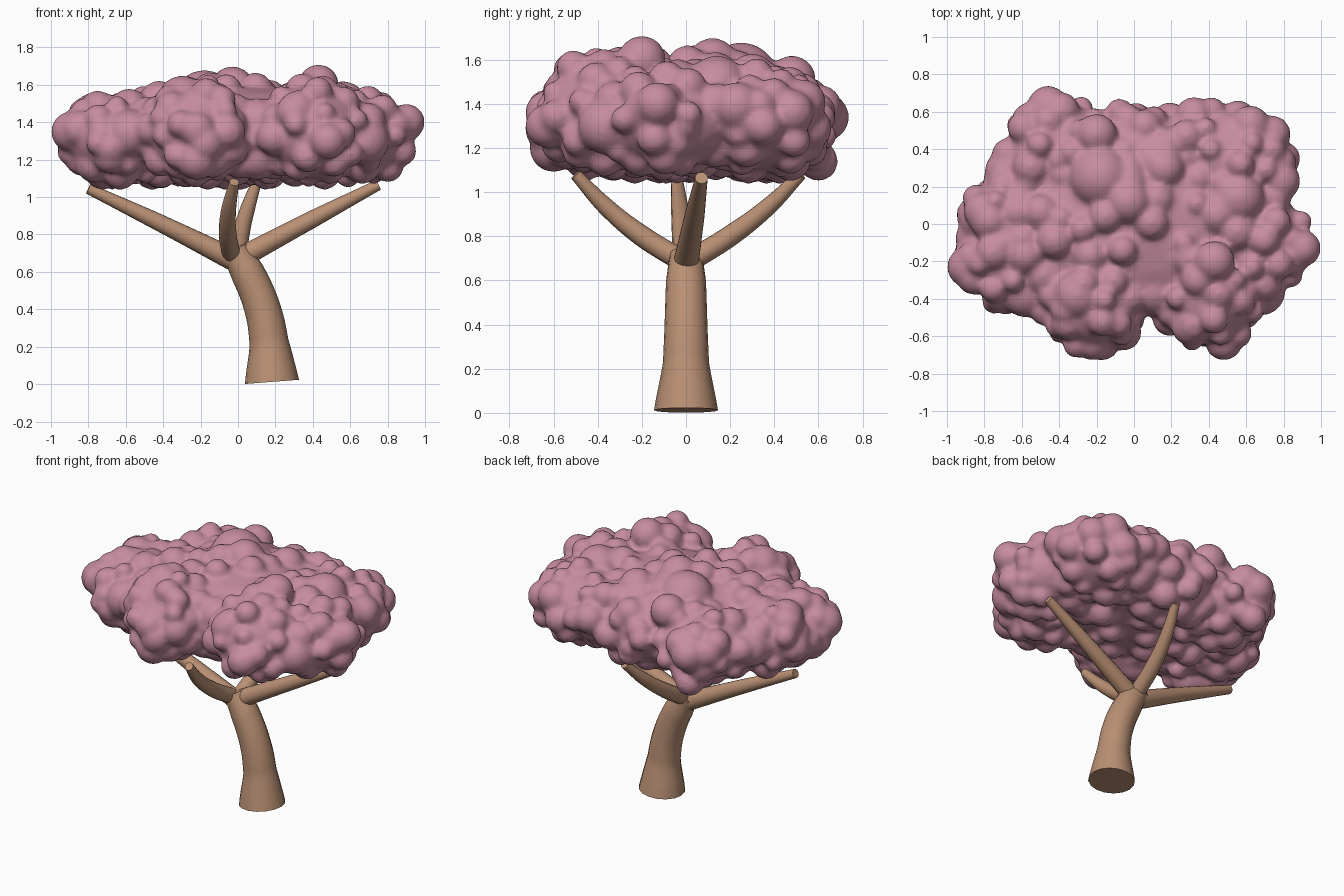
import bpy, bmesh, math, random
from mathutils import Vector, Matrix

random.seed(5)
cube = bpy.data.objects.get("Cube")
if cube:
    bpy.data.objects.remove(cube, do_unlink=True)


def material(name, rgb):
    m = bpy.data.materials.new(name)
    m.use_nodes = True
    m.diffuse_color = (*rgb, 1)
    bsdf = m.node_tree.nodes["Principled BSDF"]
    bsdf.inputs["Base Color"].default_value = (*rgb, 1)
    bsdf.inputs["Roughness"].default_value = 0.8
    return m


bark = material("brown bark", (0.49, 0.28, 0.175))
blossom = material("pink blossom", (0.57, 0.265, 0.35))


def tube(name, points):
    """Tapered limb through (x, y, z, radius) points."""
    cu = bpy.data.curves.new(name, "CURVE")
    cu.dimensions = "3D"
    cu.bevel_depth = 1
    cu.bevel_resolution = 6
    cu.resolution_u = 8
    cu.use_fill_caps = True
    sp = cu.splines.new("BEZIER")
    sp.bezier_points.add(len(points) - 1)
    for bp, (x, y, z, r) in zip(sp.bezier_points, points):
        bp.co = (x, y, z)
        bp.radius = r
        bp.handle_left_type = bp.handle_right_type = "AUTO"
    ob = bpy.data.objects.new(name, cu)
    bpy.context.collection.objects.link(ob)
    cu.materials.append(bark)
    bpy.ops.object.select_all(action="DESELECT")
    ob.select_set(True)
    bpy.context.view_layer.objects.active = ob
    bpy.ops.object.convert(target="MESH")
    bpy.ops.object.shade_smooth_by_angle(angle=math.radians(40))


# Leaning trunk with flared foot
tube("trunk", [(0.182, 0, 0.012, 0.145), (0.165, 0, 0.23, 0.104),
               (0.132, 0, 0.40, 0.097), (0.054, 0, 0.59, 0.091), (-0.02, 0, 0.715, 0.075)])

# Four spreading branches
tube("left_branch", [(0.02, 0, 0.68, 0.058), (0.38, 0.035, 0.872, 0.047), (0.75, 0.07, 1.065, 0.029)])
tube("right_branch", [(-0.03, 0, 0.668, 0.06), (-0.41, -0.02, 0.858, 0.046), (-0.8, -0.04, 1.045, 0.029)])
tube("front_branch", [(-0.035, -0.02, 0.69, 0.05), (-0.055, -0.2, 0.802, 0.048),
                      (-0.05, -0.36, 0.932, 0.04), (-0.02, -0.5, 1.08, 0.027)])
tube("back_branch", [(0, 0.02, 0.69, 0.05), (0.015, 0.2, 0.802, 0.048),
                     (0.05, 0.37, 0.932, 0.04), (0.1, 0.52, 1.08, 0.027)])

# Canopy: one broad core and big lobes (centre, half sizes), studded with puffs
lobes = [
    ((0.00, 0.00, 1.34), (0.78, 0.54, 0.27)),
    ((-0.22, -0.40, 1.35), (0.29, 0.29, 0.27)),
    ((0.40, -0.38, 1.35), (0.28, 0.28, 0.27)),
    ((-0.64, -0.18, 1.31), (0.31, 0.27, 0.22)),
    ((-0.40, 0.38, 1.31), (0.31, 0.29, 0.23)),
    ((0.50, 0.33, 1.32), (0.34, 0.30, 0.24)),
    ((0.64, -0.08, 1.32), (0.28, 0.32, 0.23)),
    ((0.04, 0.34, 1.31), (0.34, 0.30, 0.25)),
    ((-0.67, 0.06, 1.31), (0.23, 0.22, 0.22)),
]
# Larger single puffs that shape the outline (x, y, z, radius)
puffs = [
    (0.90, -0.13, 1.40, 0.10), (-0.89, -0.23, 1.35, 0.11), (-0.46, 0.63, 1.34, 0.11),
    (0.63, 0.49, 1.38, 0.12), (-0.30, -0.38, 1.52, 0.13), (0.43, -0.20, 1.60, 0.11),
    (0.48, -0.63, 1.30, 0.10), (-0.22, -0.63, 1.36, 0.10), (0.56, 0.14, 1.48, 0.14),
    (-0.18, 0.25, 1.51, 0.17), (-0.20, 0.48, 1.51, 0.11), (0.78, 0.23, 1.39, 0.11),
    (-0.45, 0.60, 1.14, 0.09), (-0.58, -0.37, 1.34, 0.13), (-0.77, 0.02, 1.45, 0.11),
    (-0.22, -0.60, 1.20, 0.11), (0.30, -0.55, 1.45, 0.10), (0.80, 0.35, 1.30, 0.09),
    (0.10, -0.36, 1.40, 0.13), (0.10, -0.33, 1.22, 0.13), (-0.03, 0.12, 1.58, 0.12),
    (0.68, -0.36, 1.30, 0.13), (-0.68, 0.28, 1.31, 0.12), (0.28, 0.47, 1.48, 0.09),
    (0.32, 0.58, 1.36, 0.10), (0.16, 0.30, 1.52, 0.11), (-0.75, -0.15, 1.47, 0.10),
]

bm = bmesh.new()


def ball(centre, size, detail=3):
    mat = Matrix.Translation(centre) @ Matrix.Diagonal((*size, 1))
    bmesh.ops.create_icosphere(bm, subdivisions=detail, radius=1, matrix=mat)


for c, s in lobes:
    centre, half = Vector(c), Vector(s)
    ball(centre, half * 0.93)
    count = int(260 * half.x * half.y) + 16
    for i in range(count):
        # Evenly spiralled directions with jitter
        h = 1 - 2 * (i + 0.5) / count
        a = i * 2.39996 + random.uniform(-0.4, 0.4)
        w = math.sqrt(1 - h * h)
        d = Vector((w * math.cos(a), w * math.sin(a), h))
        r = random.uniform(0.06, 0.11)
        reach = random.uniform(0.0, 0.035) - r * 0.65
        p = centre + Vector([d[k] * (half[k] + reach) for k in range(3)])
        p.z = min(max(p.z, 1.035 + r), 1.69 - r)
        ball(p, (r, r, r), 2)
for x, y, z, r in puffs:
    ball((x, y, z), (r, r, r))

me = bpy.data.meshes.new("canopy")
bm.to_mesh(me)
bm.free()
me.materials.append(blossom)
canopy = bpy.data.objects.new("canopy", me)
bpy.context.collection.objects.link(canopy)

# Fuse the puffs into one soft skin
fuse = canopy.modifiers.new("fuse", "REMESH")
fuse.mode = "VOXEL"
fuse.voxel_size = 0.016
fuse.use_smooth_shade = True
soft = canopy.modifiers.new("soften", "SMOOTH")
soft.factor = 0.5
soft.iterations = 8
